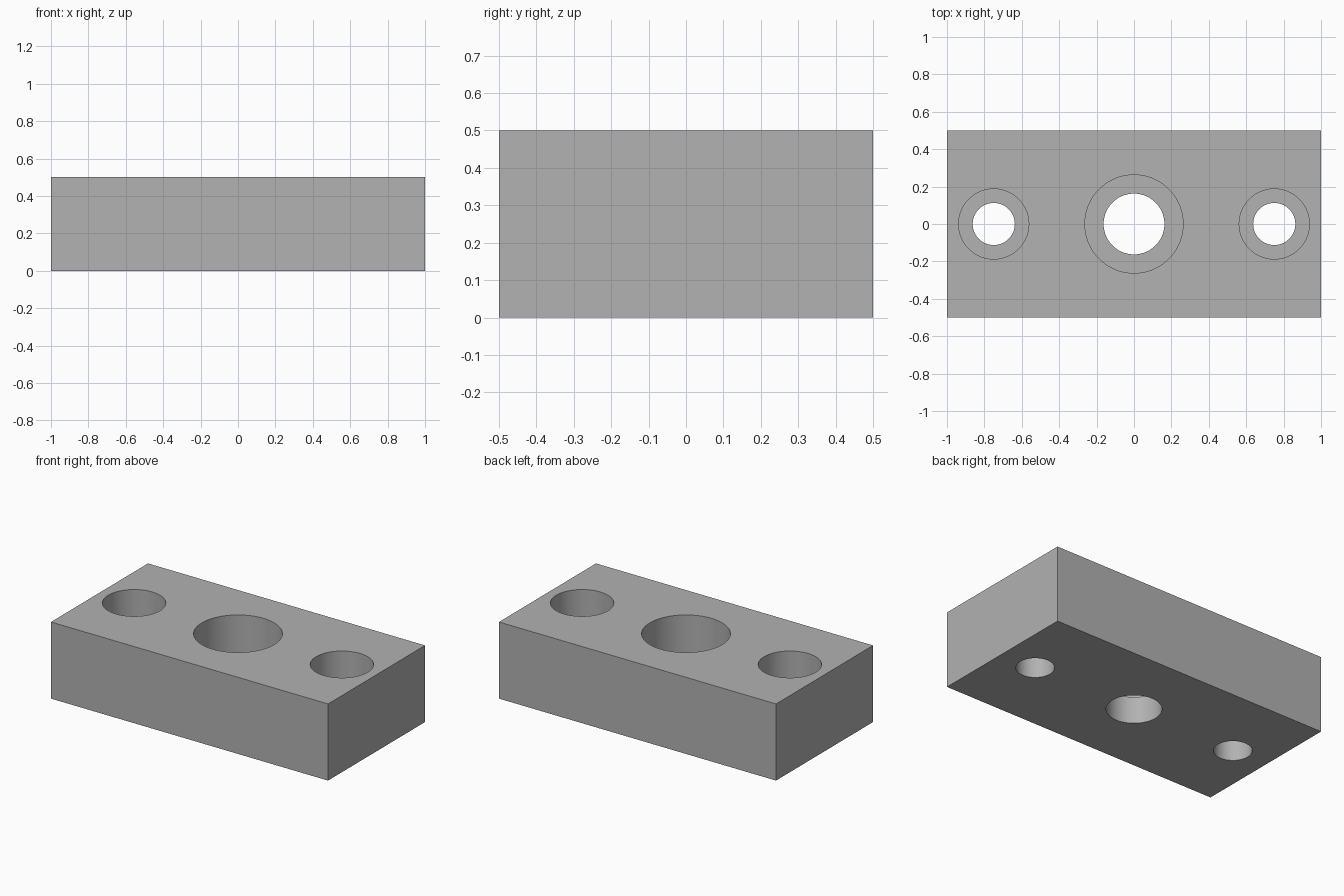
import bpy
import bmesh
import math

cube = bpy.data.objects.get("Cube")
if cube:
    bpy.data.objects.remove(cube, do_unlink=True)

WIDTH, DEPTH, HEIGHT = 2.0, 1.0, 0.5
SIDES = 96

grey = bpy.data.materials.new("plain grey")
grey.use_nodes = True
colour = (0.445, 0.445, 0.445, 1.0)
grey.diffuse_color = colour
grey.node_tree.nodes["Principled BSDF"].inputs["Base Color"].default_value = colour


def new_object(name, bm):
    bmesh.ops.recalc_face_normals(bm, faces=bm.faces)
    mesh = bpy.data.meshes.new(name)
    bm.to_mesh(mesh)
    bm.free()
    mesh.materials.append(grey)
    obj = bpy.data.objects.new(name, mesh)
    bpy.context.collection.objects.link(obj)
    return obj


def stepped_cutter(name, x, hole, counterbore, ledge):
    """Revolved plug: narrow through hole below the ledge, wide bore above."""
    bm = bmesh.new()
    profile = [(hole, -0.1), (hole, ledge), (counterbore, ledge), (counterbore, HEIGHT + 0.1)]
    rings = []
    for radius, z in profile:
        angles = [math.tau * i / SIDES for i in range(SIDES)]
        rings.append([bm.verts.new((x + radius * math.cos(a), radius * math.sin(a), z))
                      for a in angles])
    for low, high in zip(rings, rings[1:]):
        for i in range(SIDES):
            j = (i + 1) % SIDES
            bm.faces.new((low[i], low[j], high[j], high[i]))
    bm.faces.new(rings[0])
    bm.faces.new(rings[-1])
    cutter = new_object(name, bm)
    cutter.hide_render = True
    return cutter


# Solid block
bm = bmesh.new()
bmesh.ops.create_cube(bm, size=1)
bmesh.ops.scale(bm, vec=(WIDTH, DEPTH, HEIGHT), verts=bm.verts)
bmesh.ops.translate(bm, vec=(0, 0, HEIGHT / 2), verts=bm.verts)
block = new_object("mounting_block", bm)

# Large centre bore and a matching smaller bore on each side
cutters = [stepped_cutter("centre_bore_cutter", 0, 0.1625, 0.2625, 0.175)]
for side, sign in (("left", 1), ("right", -1)):
    cutters.append(stepped_cutter(side + "_bore_cutter", sign * 0.75, 0.1125, 0.1875, 0.275))

bpy.ops.object.select_all(action='DESELECT')
block.select_set(True)
bpy.context.view_layer.objects.active = block
for cutter in cutters:
    cut = block.modifiers.new(cutter.name, 'BOOLEAN')
    cut.operation = 'DIFFERENCE'
    cut.solver = 'EXACT'
    cut.object = cutter
    bpy.ops.object.modifier_apply(modifier=cut.name)
    bpy.data.objects.remove(cutter, do_unlink=True)

# Smooth bore walls with crisp rims
bpy.ops.object.shade_smooth_by_angle(angle=math.radians(30))
